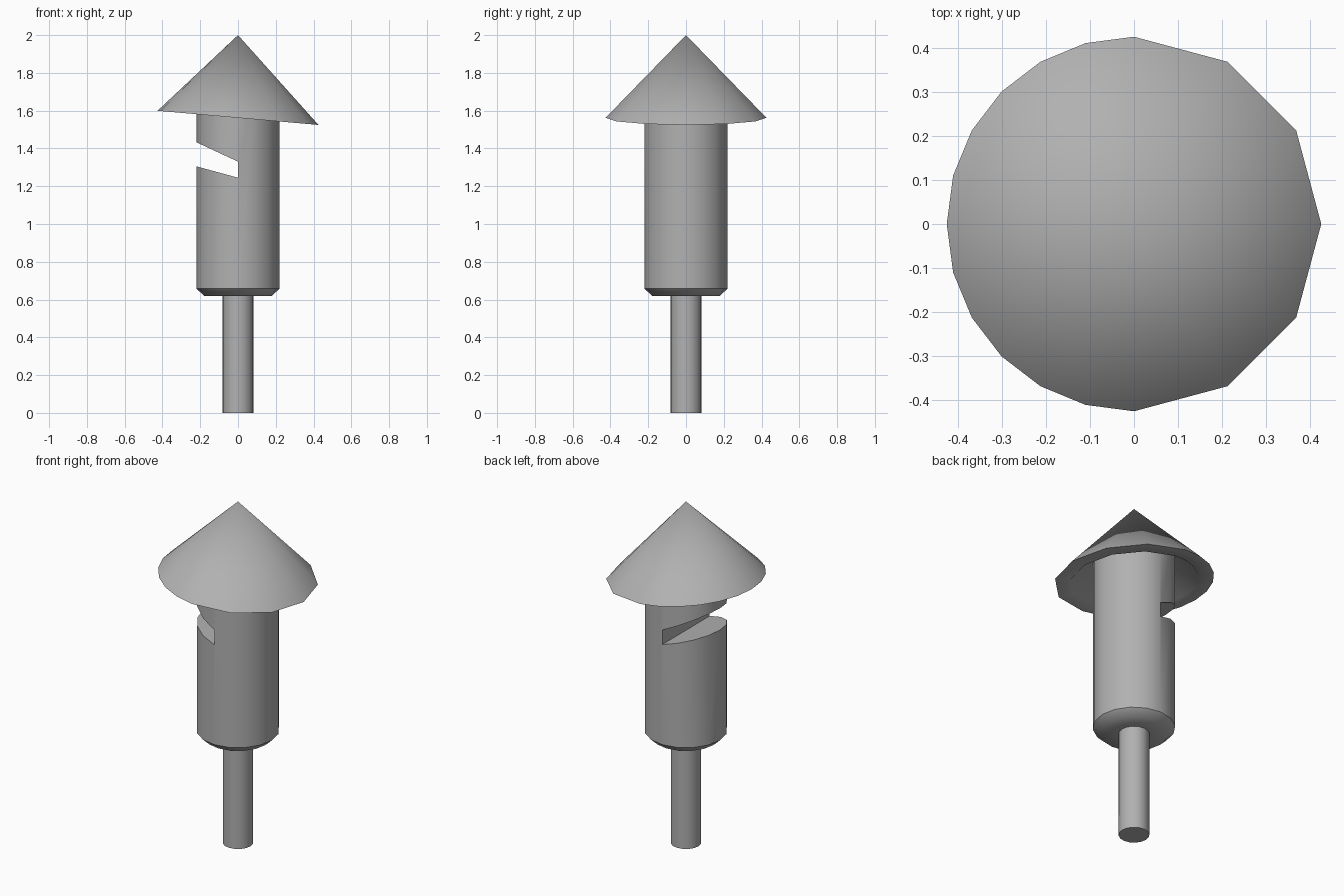
import bpy, bmesh
from math import cos, sin, radians

if "Cube" in bpy.data.objects:
    bpy.data.objects.remove(bpy.data.objects["Cube"])

grey = bpy.data.materials.new("dark_grey")
grey.diffuse_color = (0.44, 0.44, 0.44, 1)
grey.use_nodes = True
grey.node_tree.nodes["Principled BSDF"].inputs["Base Color"].default_value = grey.diffuse_color


def finish(name, bm):
    bmesh.ops.recalc_face_normals(bm, faces=bm.faces)
    me = bpy.data.meshes.new(name)
    bm.to_mesh(me)
    bm.free()
    me.materials.append(grey)
    ob = bpy.data.objects.new(name, me)
    bpy.context.collection.objects.link(ob)
    return ob


def smooth(ob, angle):
    bpy.ops.object.select_all(action='DESELECT')
    ob.select_set(True)
    bpy.context.view_layer.objects.active = ob
    bpy.ops.object.shade_smooth_by_angle(angle=radians(angle))


def bridge(bm, a, b):
    n = len(a)
    for i in range(n):
        j = (i + 1) % n
        bm.faces.new((a[i], a[j], b[j], b[i]))


def lathe(name, profile, sides=16):
    bm = bmesh.new()
    rings = []
    for r, z in profile:
        rings.append([bm.verts.new((r * cos(radians(360 * i / sides)),
                                    r * sin(radians(360 * i / sides)), z))
                      for i in range(sides)])
    for a, b in zip(rings, rings[1:]):
        bridge(bm, a, b)
    bm.faces.new(rings[0])
    bm.faces.new(rings[-1])
    return finish(name, bm)


# Stem
stem = lathe("stem", [(0.082, 0), (0.082, 0.66)])
smooth(stem, 40)

# Body with chamfered lower edge
body = lathe("body", [(0.08, 0.62), (0.18, 0.62), (0.22, 0.658), (0.22, 1.70)])

# Wedge-shaped notch cut through the left half of the body
bm = bmesh.new()
outline = [(0, 1.245), (0, 1.33), (-0.44, 1.535), (-0.44, 1.365)]
front = [bm.verts.new((x, -0.4, z)) for x, z in outline]
back = [bm.verts.new((x, 0.4, z)) for x, z in outline]
bridge(bm, front, back)
bm.faces.new(front)
bm.faces.new(back)
cutter = finish("notch_cutter", bm)
cutter.hide_render = True
mod = body.modifiers.new("notch", 'BOOLEAN')
mod.operation = 'DIFFERENCE'
mod.solver = 'EXACT'
mod.object = cutter
bpy.context.view_layer.objects.active = body
bpy.ops.object.modifier_apply(modifier=mod.name)
bpy.data.objects.remove(cutter)
smooth(body, 40)

# Underside of the body blends softly into its chamfer
for e in body.data.edges:
    if all(body.data.vertices[v].co.z < 0.63 for v in e.vertices):
        e.use_edge_sharp = False

# Hollow conical roof with a slanted rim, finer facets on the left half
angles = list(range(-90, 91, 30)) + list(range(105, 270, 15))
bm = bmesh.new()


def rim(r):
    pts = [(r * cos(radians(a)), r * sin(radians(a))) for a in angles]
    return [bm.verts.new((x, y, 1.562 - 0.088 * x)) for x, y in pts]


outer, inner = rim(0.426), rim(0.34)
bridge(bm, outer, inner)
for ring, tip_z in ((outer, 2.0), (inner, 1.91)):
    tip = bm.verts.new((0, 0, tip_z))
    for i in range(len(ring)):
        bm.faces.new((ring[i], ring[(i + 1) % len(ring)], tip))
roof = finish("roof", bm)
smooth(roof, 60)
